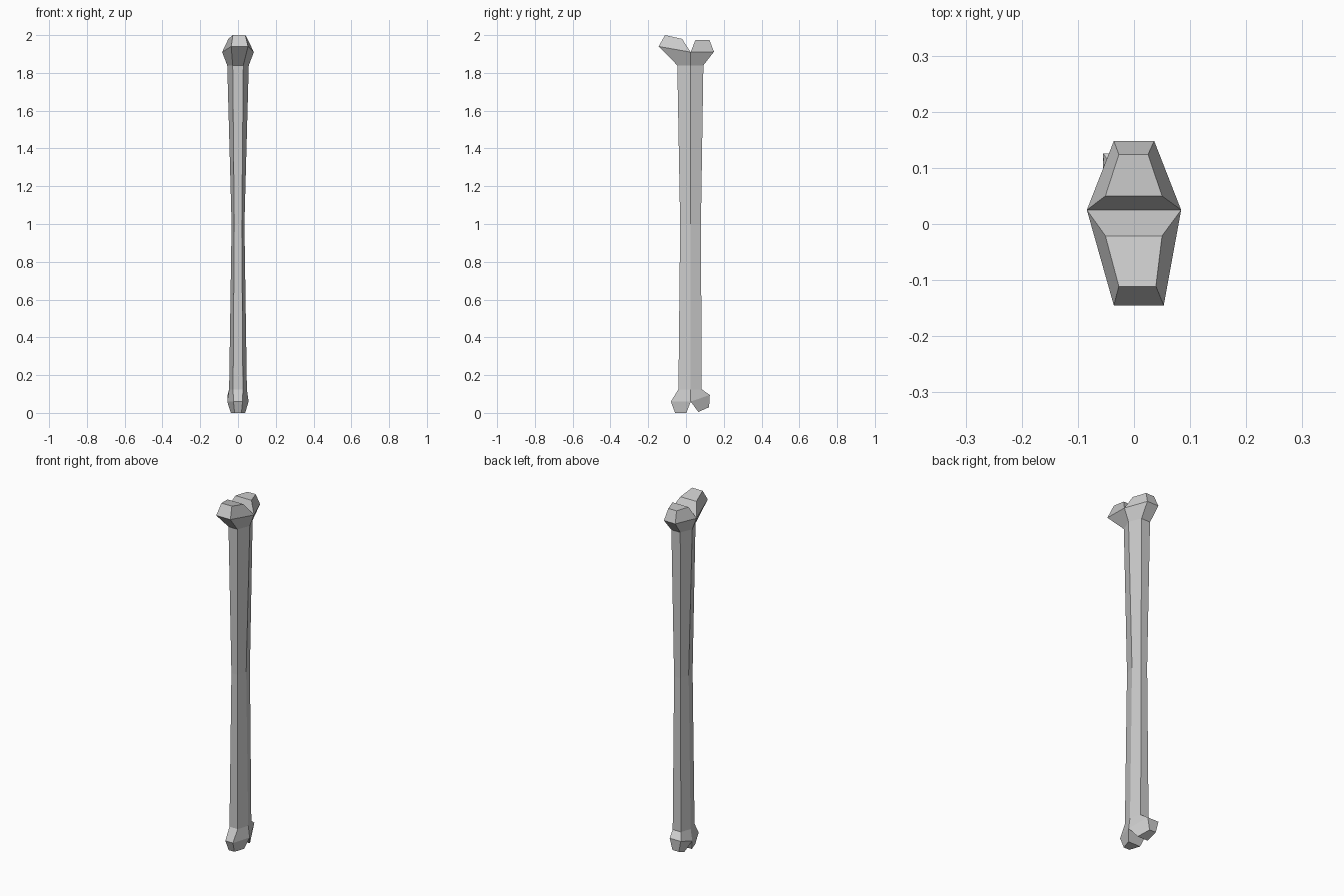
import bpy
import bmesh

cube = bpy.data.objects.get("Cube")
if cube:
    bpy.data.objects.remove(cube, do_unlink=True)

# Single bone colour
grey = bpy.data.materials.new("bone grey")
grey.use_nodes = True
colour = (0.6, 0.6, 0.6, 1)
grey.diffuse_color = colour
grey.node_tree.nodes["Principled BSDF"].inputs["Base Color"].default_value = colour

MID = 0.025  # depth of the crease between the two knobs
bm = bmesh.new()


def pair(x0, x1, y, z):
    """Left and right vertices of one cross edge."""
    return [bm.verts.new((x0, y, z)), bm.verts.new((x1, y, z))]


def section(z, wide, narrow, front, back):
    """Six-sided shaft section as front, middle and back pairs."""
    return [pair(-narrow, narrow, front, z), pair(-wide, wide, MID, z),
            pair(-narrow, narrow, back, z)]


def loop(outer, middle):
    return [middle[0], outer[0], outer[1], middle[1]]


def knob(base_outer, base_mid, ring_outer, ring_mid, cap_outer, cap_mid):
    """Flared collar closed by a bevelled four-sided cap."""
    base = loop(base_outer, base_mid)
    ring = loop(ring_outer, ring_mid)
    cap = loop(cap_outer, cap_mid)
    for i in range(3):
        bm.faces.new((base[i], base[i + 1], ring[i + 1], ring[i]))
    for i in range(4):
        j = (i + 1) % 4
        bm.faces.new((ring[i], ring[j], cap[j], cap[i]))
    bm.faces.new(cap)


# Shaft, narrowest at the middle
sections = [section(0.125, 0.047, 0.026, -0.04, 0.083),
            section(1.0, 0.034, 0.02, -0.031, 0.079),
            section(1.84, 0.057, 0.028, -0.046, 0.092)]
for low, high in zip(sections, sections[1:]):
    a = loop(low[0], low[1]) + low[2][::-1]
    b = loop(high[0], high[1]) + high[2][::-1]
    for i in range(6):
        j = (i + 1) % 6
        bm.faces.new((a[i], a[j], b[j], b[i]))

# Upper knobs: the front one is longer and tilted upward
front, mid, back = sections[-1]
crease = pair(-0.084, 0.084, MID, 1.91)
knob(front, mid, pair(-0.036, 0.053, -0.145, 1.94), crease,
     pair(-0.027, 0.039, -0.111, 2.0), pair(-0.051, 0.05, -0.021, 1.98))
knob(back, mid, pair(-0.036, 0.036, 0.148, 1.912), crease,
     pair(-0.027, 0.025, 0.124, 1.975), pair(-0.051, 0.05, 0.05, 1.975))

# Lower knobs: the back one is twisted sideways
front, mid, back = sections[0]
crease = pair(-0.057, 0.056, MID, 0.06)
knob(front, mid, pair(-0.024, 0.024, -0.08, 0.06), crease,
     pair(-0.018, 0.018, -0.058, 0.0), pair(-0.038, 0.038, 0.002, 0.0))
knob(back, mid, pair(-0.055, 0.015, 0.126, 0.095), crease,
     pair(-0.04, 0.0, 0.122, 0.03), pair(-0.034, 0.03, 0.065, 0.005))

bmesh.ops.recalc_face_normals(bm, faces=bm.faces[:])
mesh = bpy.data.meshes.new("long_bone")
bm.to_mesh(mesh)
bm.free()
mesh.materials.append(grey)
bone = bpy.data.objects.new("long_bone", mesh)
bpy.context.collection.objects.link(bone)
